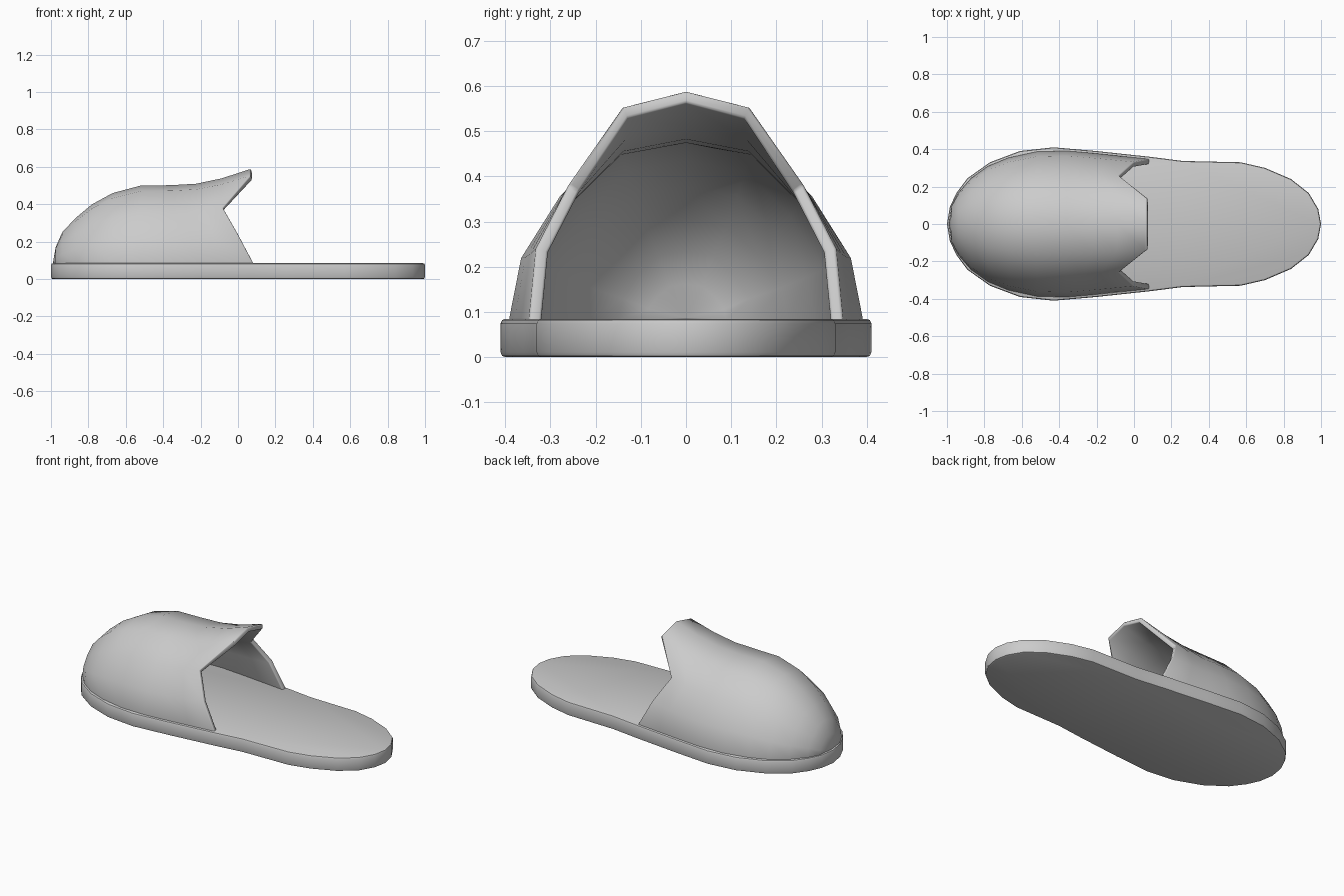
import bpy, bmesh, math

if "Cube" in bpy.data.objects:
    bpy.data.objects.remove(bpy.data.objects["Cube"])

# Half outline of the sole: (x, half width)
OUTLINE = [(-1, 0), (-0.985, 0.09), (-0.95, 0.165), (-0.89, 0.245), (-0.77, 0.33), (-0.61, 0.39),
           (-0.43, 0.41), (-0.2, 0.39), (0.08, 0.36), (0.26, 0.337), (0.57, 0.33),
           (0.7, 0.30), (0.84, 0.24), (0.935, 0.165), (0.985, 0.08), (1, 0)]
# Top ridge of the upper: (x, z)
RIDGE = [(-0.99, 0.085), (-0.975, 0.17), (-0.94, 0.25), (-0.87, 0.325), (-0.78, 0.40), (-0.67, 0.46),
         (-0.52, 0.50), (-0.36, 0.502), (-0.22, 0.51), (-0.08, 0.54), (0.08, 0.593)]
SOLE_TOP = 0.085


def lerp(table, x):
    for (x0, v0), (x1, v1) in zip(table, table[1:]):
        if x <= x1:
            return v0 + (v1 - v0) * max(0, x - x0) / (x1 - x0)
    return table[-1][1]


def finish(name, bm, angle, add_modifiers):
    mesh = bpy.data.meshes.new(name)
    bm.to_mesh(mesh)
    bm.free()
    ob = bpy.data.objects.new(name, mesh)
    bpy.context.collection.objects.link(ob)
    bpy.ops.object.select_all(action='DESELECT')
    ob.select_set(True)
    bpy.context.view_layer.objects.active = ob
    add_modifiers(ob)
    for m in list(ob.modifiers):
        bpy.ops.object.modifier_apply(modifier=m.name)
    bpy.ops.object.shade_smooth_by_angle(angle=math.radians(angle))
    return ob


def bevel(ob, width, angle):
    m = ob.modifiers.new("Bevel", 'BEVEL')
    m.width, m.segments = width, 2
    m.limit_method, m.angle_limit = 'ANGLE', math.radians(angle)


# Sole: outline mirrored and extruded, soft rims
bm = bmesh.new()
loop = [(x, -y) for x, y in OUTLINE] + [(x, y) for x, y in OUTLINE[-2:0:-1]]
base = bm.faces.new([bm.verts.new((x, y, 0)) for x, y in loop])
top = bmesh.ops.extrude_face_region(bm, geom=[base])["geom"]
bmesh.ops.translate(bm, vec=(0, 0, SOLE_TOP), verts=[g for g in top if isinstance(g, bmesh.types.BMVert)])
bmesh.ops.recalc_face_normals(bm, faces=bm.faces)
finish("sole", bm, 40, lambda ob: bevel(ob, 0.011, 60))

# Upper: arched sections lofted from the toe to a notched opening
# (side factor, height factor, x of the opening edge)
ARCH = [(1, 0, 0.085), (0.93, 0.33, 0.0), (0.71, 0.655, -0.08), (0.40, 0.93, 0.068), (0, 1, 0.068)]
ARCH = [(a, b, e) for a, b, e in ARCH] + [(-a, b, e) for a, b, e in ARCH[-2::-1]]
STATIONS = [x for x, z in RIDGE]
SPLIT = -0.36
bm = bmesh.new()
rows = []
for x in STATIONS:
    row = []
    for a, b, end in ARCH:
        px = x if x <= SPLIT else SPLIT + (x - SPLIT) / (STATIONS[-1] - SPLIT) * (end - SPLIT)
        w = max(0, lerp(OUTLINE, px) - 0.012) if x > STATIONS[0] else 0
        z = 0.08 + (lerp(RIDGE, px) - 0.08) * b
        row.append(bm.verts.new((px, a * w, z)))
    rows.append(row)
for r0, r1 in zip(rows[1:], rows[2:]):
    for j in range(len(ARCH) - 1):
        bm.faces.new((r0[j], r0[j + 1], r1[j + 1], r1[j]))
# Toe tip: fan to one point
tip = rows[0][len(ARCH) // 2]
for j in range(len(ARCH) - 1):
    bm.faces.new((tip, rows[1][j + 1], rows[1][j]))
bmesh.ops.delete(bm, geom=[v for v in rows[0] if v is not tip], context='VERTS')


def thicken(ob):
    m = ob.modifiers.new("Solidify", 'SOLIDIFY')
    m.thickness, m.offset, m.use_even_offset = 0.028, -1, False
    bevel(ob, 0.006, 62)


finish("upper", bm, 50, thicken)
